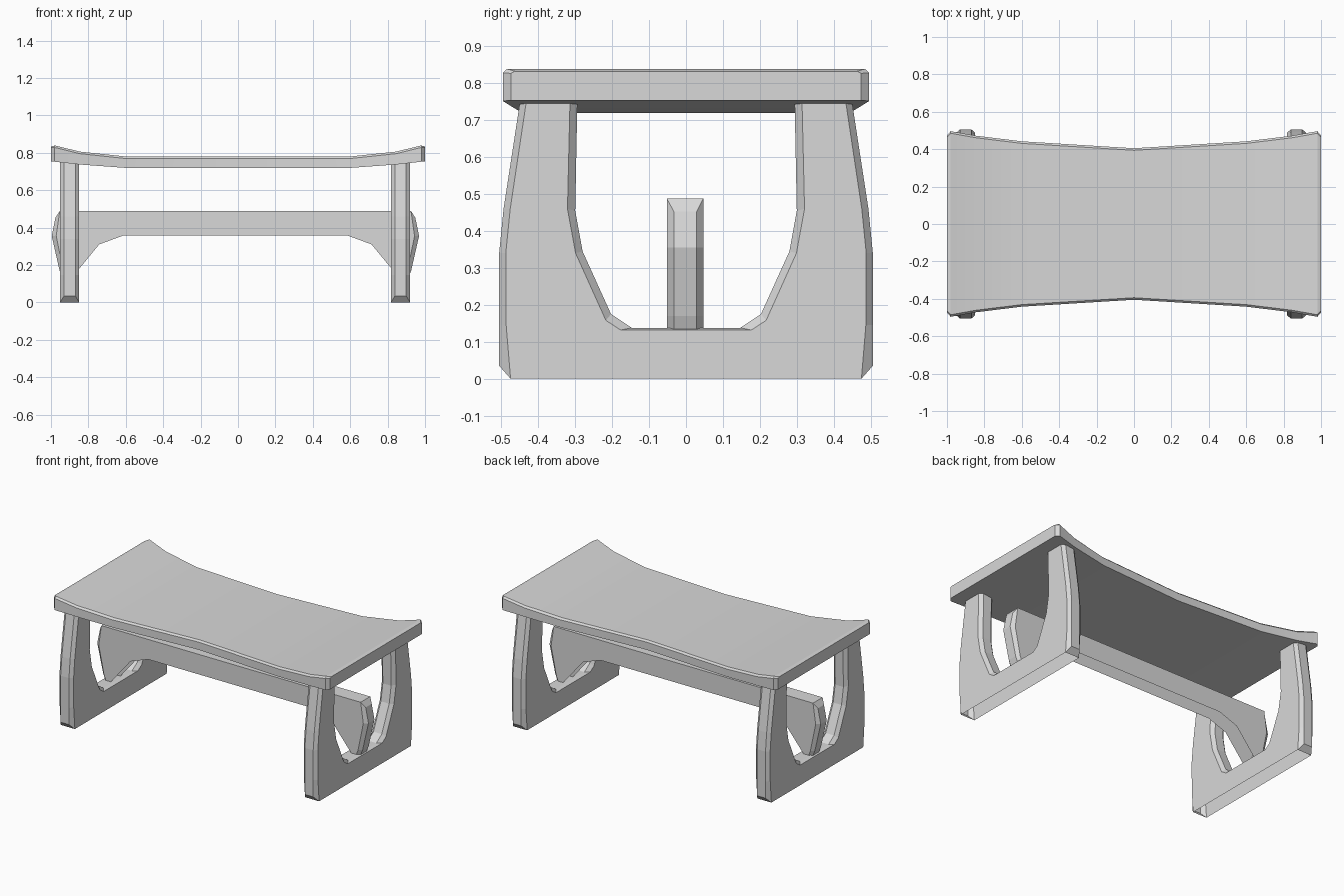
import bpy, bmesh, math

cube = bpy.data.objects.get("Cube")
if cube:
    bpy.data.objects.remove(cube)

grey = bpy.data.materials.new("light grey")
grey.use_nodes = True
colour = (0.69, 0.69, 0.69, 1)
grey.diffuse_color = colour
grey.node_tree.nodes["Principled BSDF"].inputs["Base Color"].default_value = colour


def loft(name, rings, open_below=-1):
    """Skin a row of mirrored closed rings and cap both ends.
    Strips whose mirrored index is under open_below are left open."""
    bm = bmesh.new()
    rows = [[bm.verts.new(p) for p in ring] for ring in rings]
    n = len(rows[0])
    for a, b in zip(rows, rows[1:]):
        for i in range(n):
            if min(i, n - 2 - i) >= open_below:
                j = (i + 1) % n
                bm.faces.new((a[i], a[j], b[j], b[i]))
    bm.faces.new(rows[0])
    bm.faces.new(rows[-1])
    bmesh.ops.remove_doubles(bm, verts=bm.verts, dist=.0001)
    bmesh.ops.recalc_face_normals(bm, faces=bm.faces)
    mesh = bpy.data.meshes.new(name)
    bm.to_mesh(mesh)
    bm.free()
    mesh.materials.append(grey)
    obj = bpy.data.objects.new(name, mesh)
    bpy.context.collection.objects.link(obj)
    return obj


def mirrored(half):
    """Complete a half outline by reflecting it across the vertical axis."""
    return half + [(-u, z) for u, z in reversed(half)]


# Seat: curved up and widening toward both ends, with a thin top chamfer
# Each station is x, half width, underside height, top height
stations = [(0, .405, .719, .78), (.6, .442, .719, .78), (.845, .472, .737, .806),
            (.98, .496, .752, .839), (1, .474, .754, .838)]
stations = [(-x, w, b, t) for x, w, b, t in reversed(stations[1:])] + stations
rim = .011
seat_rings = []
for x, w, b, t in stations:
    half = [(w, b), (w, t - rim), (w - rim, t)]
    if abs(x) == 1:
        half[2] = (w - rim, t - rim / 2)
    seat_rings.append([(x, y, z) for y, z in mirrored(half)])
seat = loft("seat", seat_rings)
bpy.ops.object.select_all(action="DESELECT")
seat.select_set(True)
bpy.context.view_layer.objects.active = seat
bpy.ops.object.shade_smooth_by_angle(angle=math.radians(10))

# Legs: U-shaped frames with chamfered edges, open underneath
leg_face = mirrored([(.475, 0), (.475, 0), (.487, .145), (.488, .34), (.476, .46),
                     (.431, .76), (.314, .76), (.321, .46), (.299, .34),
                     (.217, .158), (.177, .132)])
leg_mid = mirrored([(.475, 0), (.506, .035), (.506, .145), (.506, .34), (.494, .46),
                    (.448, .76), (.294, .76), (.3, .455), (.28, .345),
                    (.203, .175), (.147, .138)])
for name, cx in (("right_leg_frame", -.9), ("left_leg_frame", .869)):
    layers = ((-.051, leg_face), (-.03, leg_mid), (.03, leg_mid), (.051, leg_face))
    loft(name, [[(cx + dx, y, z) for y, z in outline] for dx, outline in layers],
         open_below=0)

# Stretcher: long beam with flared, chamfered ends, open along its arched underside
arch = [(.6, .357), (.728, .31), (.835, .18), (.875, .132)]
beam_mid = mirrored(arch + [(.925, .132), (.94, .17), (.982, .355),
                            (.962, .453), (.939, .488)])
beam_face = mirrored(arch + [(.905, .132), (.92, .17), (.958, .355),
                             (.939, .488), (.939, .488)])
layers = ((-.052, beam_face), (-.033, beam_mid), (.029, beam_mid), (.047, beam_face))
loft("stretcher", [[(x - .014, y, z) for x, z in outline] for y, outline in layers],
     open_below=len(arch))
